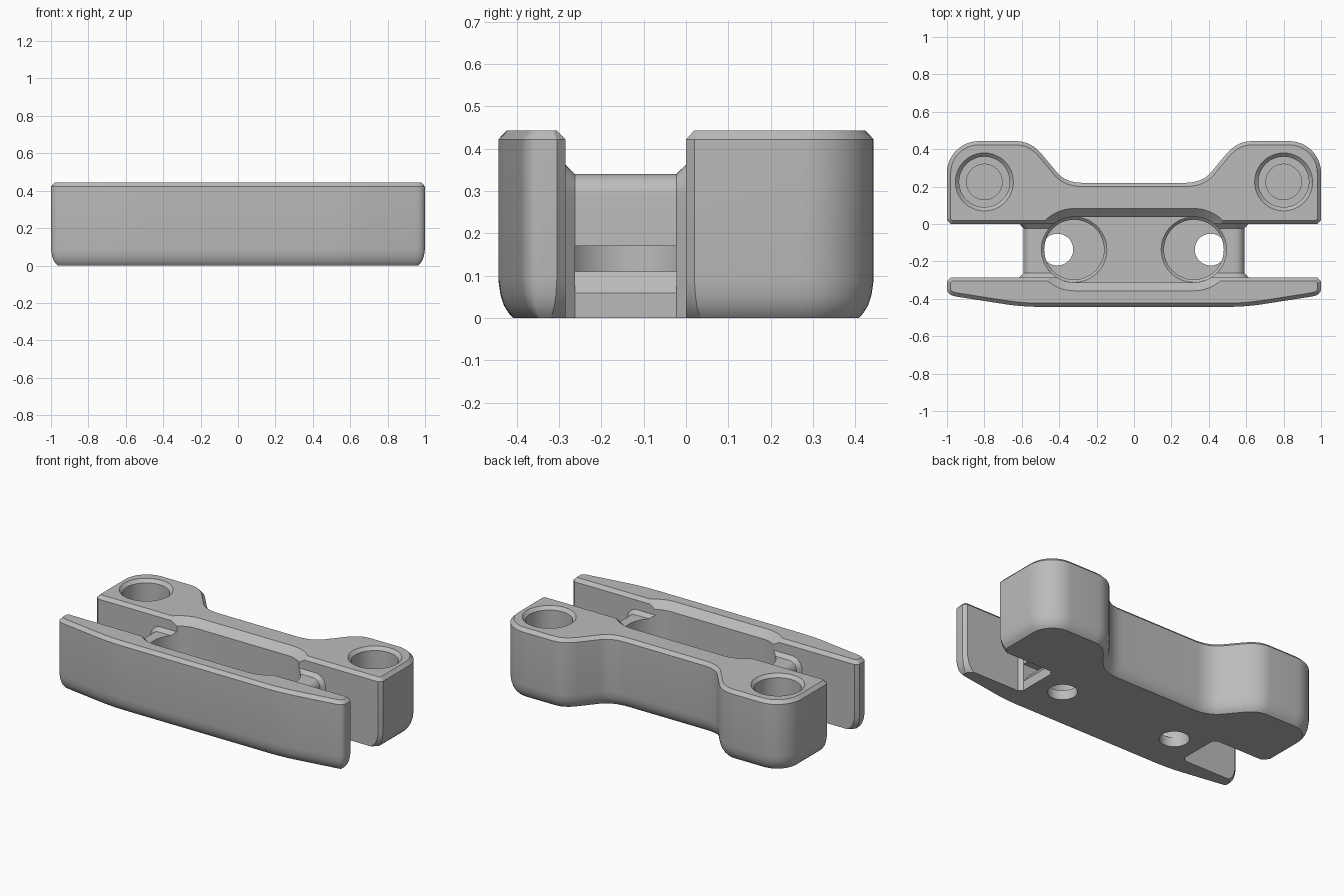
import bpy, bmesh, math

if "Cube" in bpy.data.objects:
    bpy.data.objects.remove(bpy.data.objects["Cube"])

grey = bpy.data.materials.new("plain grey")
grey.diffuse_color = (0.5, 0.5, 0.5, 1)
grey.use_nodes = True
grey.node_tree.nodes["Principled BSDF"].inputs["Base Color"].default_value = grey.diffuse_color


def loft(name, rings):
    """Closed solid from rings of matching points."""
    bm = bmesh.new()
    vs = [[bm.verts.new(p) for p in r] for r in rings]
    n = len(vs[0])
    for a, b in zip(vs, vs[1:]):
        for i in range(n):
            j = (i + 1) % n
            bm.faces.new((a[i], a[j], b[j], b[i]))
    bm.faces.new(vs[0][::-1])
    bm.faces.new(vs[-1])
    bmesh.ops.recalc_face_normals(bm, faces=bm.faces)
    me = bpy.data.meshes.new(name)
    bm.to_mesh(me)
    bm.free()
    me.materials.append(grey)
    ob = bpy.data.objects.new(name, me)
    bpy.context.collection.objects.link(ob)
    return ob


def curve(a, c, b, n=8):
    """Rounded corner from a to b, with control point c."""
    return [tuple((1-t)**2*a[k] + 2*t*(1-t)*c[k] + t*t*b[k] for k in (0, 1))
            for t in (i / n for i in range(n + 1))]


def arc(cx, cy, r, a0, a1, n=12):
    return [(cx + r*math.cos(math.radians(a0 + (a1-a0)*i/n)),
             cy + r*math.sin(math.radians(a0 + (a1-a0)*i/n))) for i in range(n + 1)]


def mirrored(half):
    return half + [(-x, y) for x, y in reversed(half)]


def inset(pts, dist):
    """Move each edge inward; dist(a, b) gives the distance for an edge."""
    edges, n = [], len(pts)
    for i in range(n):
        a, b = pts[i], pts[(i + 1) % n]
        dx, dy = b[0]-a[0], b[1]-a[1]
        length = math.hypot(dx, dy)
        edges.append((-dy/length, dx/length, dist(a, b)))
    out = []
    for i, (x, y) in enumerate(pts):
        (ax, ay, d), (bx, by, e) = edges[i-1], edges[i]
        det = ax*by - ay*bx
        if abs(det) < 1e-3:
            out.append((x + ax*d, y + ay*d))
        else:
            out.append((x + (d*by - e*ay)/det, y + (ax*e - bx*d)/det))
    return out


def jaw(name, outline, gap_y):
    """Upright jaw: rounded outer bottom edge, chamfered top edge."""
    rings = []
    for z, d, g in ((0, .035, 0), (.012, .024, 0), (.03, .013, 0), (.055, .005, 0),
                    (.09, 0, 0), (.422, 0, 0), (.443, .02, .02)):
        def dist(a, b):
            return g if abs(a[1]-gap_y) + abs(b[1]-gap_y) < 1e-4 else d
        rings.append([(x, y, z) for x, y in inset(outline, dist)])
    return loft(name, rings)


def boolean(ob, other, op):
    m = ob.modifiers.new(op.lower(), 'BOOLEAN')
    m.operation, m.solver, m.object = op, 'EXACT', other
    bpy.context.view_layer.objects.active = ob
    bpy.ops.object.modifier_apply(modifier=m.name)
    bpy.data.objects.remove(other)


def turned(name, x, y, profile, n=48):
    """Round cutter from (radius, z) pairs."""
    return loft(name, [[(x + r*math.cos(2*math.pi*i/n), y + r*math.sin(2*math.pi*i/n), z)
                        for i in range(n)] for r, z in profile])


# back jaw with two rounded lugs and a waist
body = jaw("clamp_body", mirrored(
    [(.98, 0), (1, .02)] + arc(.83, .273, .17, 0, 90)
    + curve((.63, .443), (.55, .443), (.49, .37))
    + curve((.411, .275), (.365, .22), (.27, .22))), 0)

# front jaw, a slightly bowed plate
front = jaw("front_jaw", mirrored(
    curve((.5, -.443), (.6, -.443), (.7, -.427))
    + curve((.95, -.388), (1, -.38), (1, -.345))
    + [(1, -.305), (.98, -.285)]), -.285)

# bridge between the jaws, flaring where it meets them
rings = []
for y, f in ((-.3, .022), (-.285, .022), (-.262, 0), (-.023, 0), (0, .022), (.015, .022)):
    half = [(.59 + f, 0)] + arc(.54, .29, .05 + f, 0, 90, 8)
    rings.append([(x, y, z) for x, z in mirrored(half)])
bridge = loft("bridge", rings)
boolean(body, bridge, 'UNION')
boolean(body, front, 'UNION')

# long rounded pocket with a chamfered rim
CY = -.137


def obround(r, z):
    return [(x, y, z) for x, y in arc(.32, CY, r, -90, 90, 24) + arc(-.32, CY, r, 90, 270, 24)]


boolean(body, loft("pocket", [obround(r, z) for r, z in
                              ((.175, .2), (.175, .398), (.225, .448))]), 'DIFFERENCE')

for s in (1, -1):
    # round sinks in the pocket floor, each with an off-centre through hole
    boolean(body, turned("sink", s*.32, CY, ((.16, .06), (.16, .185), (.1749, .2), (.1749, .22))),
            'DIFFERENCE')
    boolean(body, turned("through_hole", s*.41, CY, ((.085, -.1), (.085, .1))), 'DIFFERENCE')
    # strap slot in the end wall, with a sloped sill
    sill = ((.4, .11), (.55, .11), (.592, .057), (.7, .057), (.7, .17), (.4, .17))
    boolean(body, loft("strap_slot", [[(s*x, y, z) for x, z in sill] for y in (-.262, -.023)]),
            'DIFFERENCE')
    # stepped blind socket in each lug
    boolean(body, turned("socket", s*.8, .225, ((.095, .1), (.095, .15), (.135, .15),
                                                (.135, .423), (.159, .447))), 'DIFFERENCE')

bpy.ops.object.select_all(action='DESELECT')
body.select_set(True)
bpy.context.view_layer.objects.active = body
bpy.ops.object.shade_smooth_by_angle(angle=math.radians(28))
